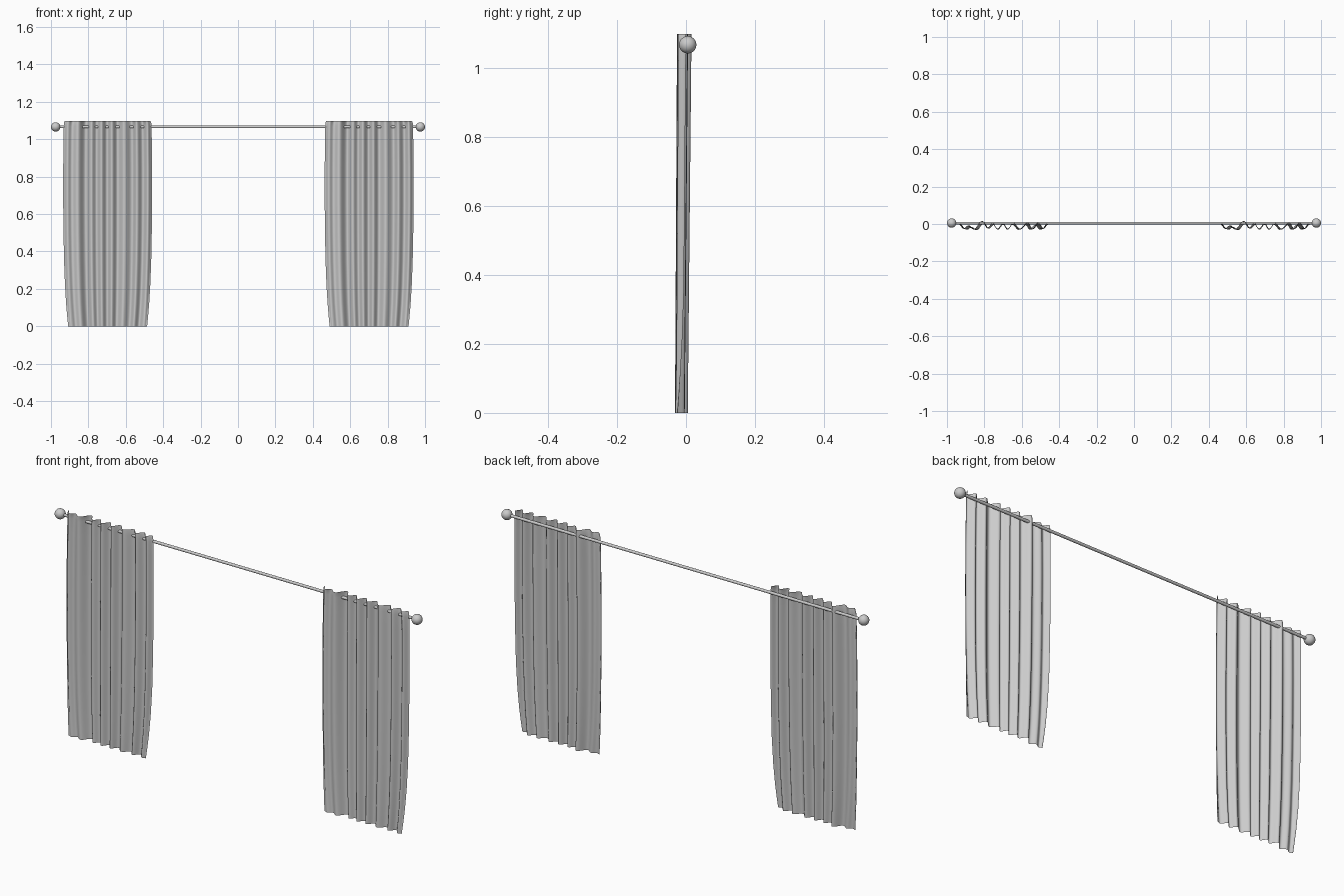
import bpy, bmesh, math

if "Cube" in bpy.data.objects:
    bpy.data.objects.remove(bpy.data.objects["Cube"])

ROD_Y, ROD_Z = 0.005, 1.066

# Pleat profile of the left panel: (x, y) of every fold crest, seen from above
FOLDS = [(-0.930, 0.000), (-0.908, -0.022), (-0.885, -0.008), (-0.855, -0.026),
         (-0.812, 0.016), (-0.782, -0.018), (-0.755, 0.004), (-0.730, -0.024),
         (-0.700, 0.005), (-0.675, -0.024), (-0.645, 0.006), (-0.610, -0.025),
         (-0.568, 0.005), (-0.543, -0.024), (-0.512, 0.005), (-0.486, -0.022),
         (-0.464, 0.000)]
CENTRE, HALF = -0.697, 0.233
# Half width of the panel at different heights
WIDTHS = [(0.0, 0.211), (0.05, 0.216), (0.12, 0.222), (0.22, 0.228), (0.35, 0.233),
          (0.5, 0.236), (0.65, 0.2375), (0.85, 0.2375), (1.0, 0.236),
          (1.07, 0.235), (1.09, 0.233), (1.097, 0.230)]


def fold_points(steps=8):
    pts = []
    for (x0, y0), (x1, y1) in zip(FOLDS, FOLDS[1:]):
        for i in range(steps):
            t = i / steps
            s = (1 - math.cos(math.pi * t)) / 2
            pts.append((x0 + (x1 - x0) * t, y0 + (y1 - y0) * s))
    return pts + [FOLDS[-1]]


def make_panel(name, shift):
    bm = bmesh.new()
    profile, rows = fold_points(), []
    for z, half in WIDTHS:
        drop = 1 - z / 1.097
        row = []
        for x, y in profile:
            u = (x - CENTRE) / HALF
            # outer hems swing forward near the floor
            curl = 0.016 * max(0, abs(u) - 0.9) * 10 * max(0, 1 - z / 0.4) ** 2
            yy = max(y * (1 - 0.12 * drop) - 0.009 * drop - curl, -0.032)
            row.append(bm.verts.new((CENTRE + u * half + shift, yy, z)))
        rows.append(row)
    for a, b in zip(rows, rows[1:]):
        for i in range(len(a) - 1):
            bm.faces.new((a[i], a[i + 1], b[i + 1], b[i]))
    for f in bm.faces:
        f.smooth = True
    mesh = bpy.data.meshes.new(name)
    bm.to_mesh(mesh)
    bm.free()
    bpy.context.collection.objects.link(bpy.data.objects.new(name, mesh))


# Two identical pleated panels
make_panel("curtain_left", 0.0)
make_panel("curtain_right", 1.398)

# Rod
bpy.ops.mesh.primitive_cylinder_add(vertices=24, radius=0.007, depth=1.94,
                                    location=(0, ROD_Y, ROD_Z),
                                    rotation=(0, math.pi / 2, 0))
bpy.context.object.name = "curtain_rod"
bpy.ops.object.shade_smooth_by_angle()

# Ball finials
for side, name in ((-1, "finial_left"), (1, "finial_right")):
    bpy.ops.mesh.primitive_uv_sphere_add(segments=32, ring_count=16, radius=0.025,
                                         location=(side * 0.975, ROD_Y, ROD_Z),
                                         rotation=(0, math.pi / 2, 0))
    bpy.context.object.name = name
    bpy.ops.object.shade_smooth()
